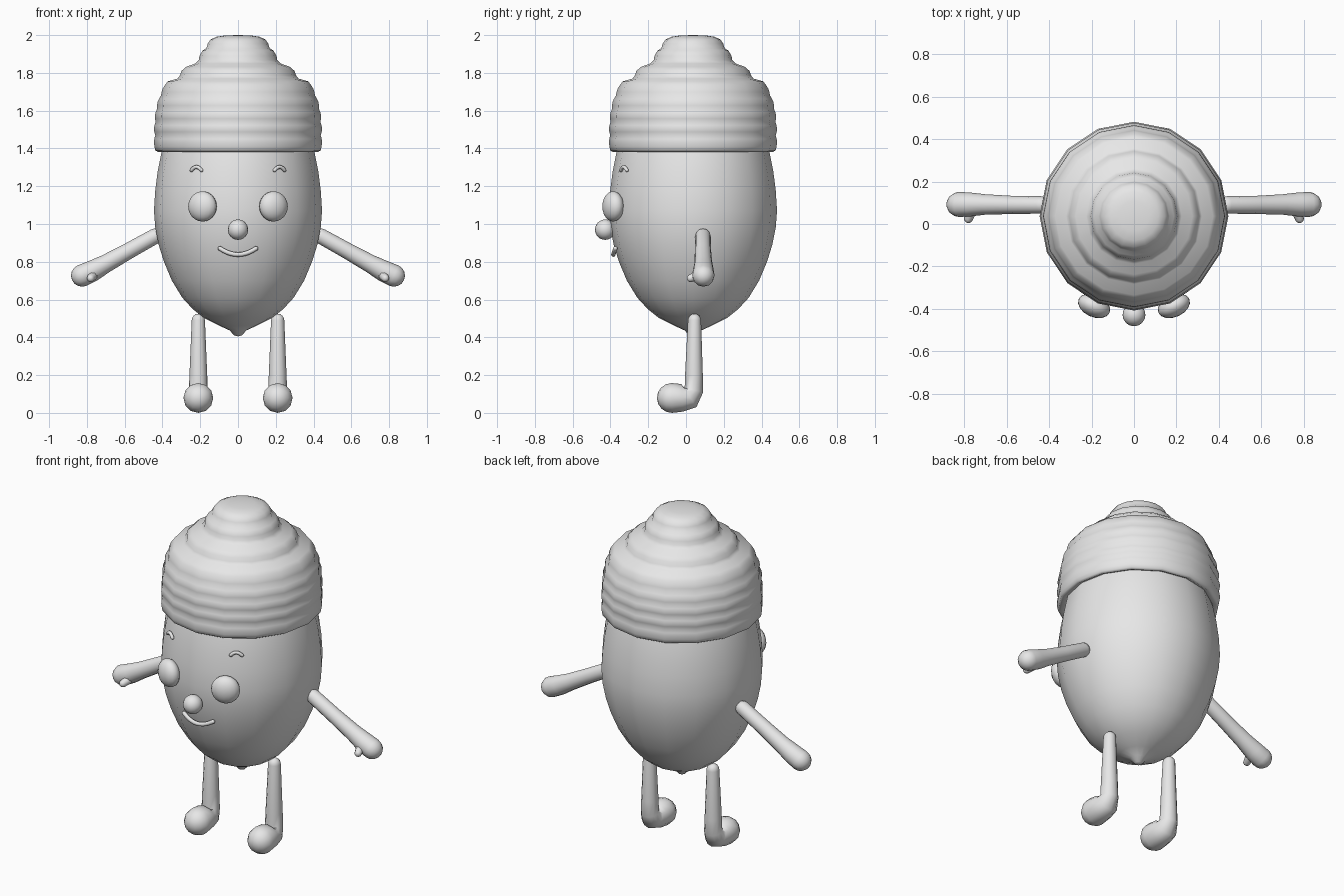
import bpy, bmesh, math
from mathutils import Vector, Matrix

if "Cube" in bpy.data.objects:
    bpy.data.objects.remove(bpy.data.objects["Cube"])

GRAY = (0.8, 0.8, 0.8, 1.0)
mat = bpy.data.materials.new("plain_gray")
mat.use_nodes = True
mat.diffuse_color = GRAY
mat.node_tree.nodes["Principled BSDF"].inputs["Base Color"].default_value = GRAY

CENTRE_Y = 0.037
parts = []


def finish(bm, name):
    bmesh.ops.remove_doubles(bm, verts=bm.verts, dist=0.0002)
    bmesh.ops.recalc_face_normals(bm, faces=bm.faces)
    mesh = bpy.data.meshes.new(name)
    bm.to_mesh(mesh)
    bm.free()
    mesh.materials.append(mat)
    obj = bpy.data.objects.new(name, mesh)
    bpy.context.collection.objects.link(obj)
    parts.append(obj)
    return obj


def skin(bm, rings):
    """Bridge equal rings of points with quads."""
    loops = [[bm.verts.new(p) for p in ring] for ring in rings]
    n = len(loops[0])
    for a, b in zip(loops, loops[1:]):
        for i in range(n):
            j = (i + 1) % n
            bm.faces.new((a[i], a[j], b[j], b[i]))


def lathe(name, profile, sides=16):
    """Turn (radius, height) points about the body axis."""
    bm = bmesh.new()
    turn = [2 * math.pi * i / sides for i in range(sides)]
    skin(bm, [[(r * math.sin(a), CENTRE_Y + r * math.cos(a), z) for a in turn]
              for r, z in profile])
    return finish(bm, name)


def tube(name, points, radii, side, sides=12):
    """Tapered limb with round ends; side is a vector across the path."""
    pts = [Vector(p) for p in points]
    last = len(pts) - 1
    stations = []
    for i, p in enumerate(pts):
        t = (pts[min(i + 1, last)] - pts[max(i - 1, 0)]).normalized()
        stations.append((p, t, radii[i]))
    steps = [math.radians(a) for a in (22, 45, 67, 90)]

    def round_end(station, sign):
        p, t, r = station
        return [(p + t * sign * r * math.sin(a), t, r * math.cos(a)) for a in steps]

    stations = round_end(stations[0], -1)[::-1] + stations + round_end(stations[-1], 1)
    rings = []
    for p, t, r in stations:
        v = t.cross(Vector(side)).normalized()
        u = v.cross(t)
        rings.append([p + r * (u * math.cos(a) + v * math.sin(a))
                      for a in (2 * math.pi * i / sides for i in range(sides))])
    bm = bmesh.new()
    skin(bm, rings)
    return finish(bm, name)


def ball(name, centre, size, turn=0.0):
    bm = bmesh.new()
    place = (Matrix.Translation(centre) @ Matrix.Rotation(turn, 4, 'Z')
             @ Matrix.Diagonal((*size, 1)))
    bmesh.ops.create_uvsphere(bm, u_segments=16, v_segments=12, radius=1, matrix=place)
    return finish(bm, name)


def front_y(x, radius):
    return CENTRE_Y - math.sqrt(radius ** 2 - x ** 2)


# Nut-shaped body with a small tip underneath
lathe("body", [(0, 0.405), (0.02, 0.41), (0.045, 0.437), (0.10, 0.462), (0.18, 0.502),
               (0.24, 0.55), (0.295, 0.61), (0.35, 0.70), (0.392, 0.80), (0.42, 0.89),
               (0.438, 0.98), (0.445, 1.07), (0.438, 1.18), (0.425, 1.28),
               (0.405, 1.38), (0.385, 1.45), (0, 1.50)])

# Ridged cap: wavy wall, then stepped tiers to the crown
wall = [(0.39, 1.40), (0.425, 1.382), (0.438, 1.39)]
ridges = [(0.436, 1.39), (0.438, 1.47), (0.436, 1.54), (0.428, 1.61), (0.408, 1.68), (0.372, 1.755)]
for (r0, z0), (r1, z1) in zip(ridges, ridges[1:]):
    for k in (0.25, 0.5, 0.75, 1.0):
        bulge = 0.008 * math.sin(math.pi * k)
        wall.append((r0 + (r1 - r0) * k + bulge, z0 + (z1 - z0) * k))
lathe("cap", wall + [(0.32, 1.77), (0.307, 1.787), (0.30, 1.81), (0.275, 1.832),
                     (0.225, 1.85), (0.208, 1.868), (0.204, 1.89), (0.188, 1.918),
                     (0.168, 1.93), (0.16, 1.955), (0.145, 1.977), (0.115, 1.991),
                     (0.07, 1.998), (0, 2.0)])

# Face centre
ball("nose", (0, -0.428, 0.97), (0.054, 0.054, 0.054))
smile = [0.095 * k / 5 for k in range(-5, 6)]
tube("mouth", [(x, front_y(x, 0.42) - 0.002, 0.838 + 3.6 * x * x) for x in smile],
     [0.012] * len(smile), (0, 1, 0), 8)

for s, label in ((1, "left"), (-1, "right")):
    # Eyes lie flattened against the curved body
    ball(label + "_eye", (s * 0.188, -0.386, 1.093), (0.08, 0.0525, 0.08), s * math.radians(24))
    brow = [0.026 * k / 3 for k in range(-3, 4)]
    tube(label + "_eyebrow",
         [(s * 0.22 + d, front_y(s * 0.22 + d, 0.428), 1.302 - 25 * d * d) for d in brow],
         [0.010] * len(brow), (0, 1, 0), 8)

    # Arm swelling into a hand, with a stub thumb at the front
    tube(label + "_arm",
         [(s * 0.44, 0.09, 0.935), (s * 0.58, 0.09, 0.857), (s * 0.70, 0.092, 0.79),
          (s * 0.77, 0.092, 0.752), (s * 0.825, 0.092, 0.727)],
         [0.041, 0.043, 0.048, 0.056, 0.059], (0, 1, 0))
    tube(label + "_thumb", [(s * 0.765, 0.07, 0.73), (s * 0.78, 0.025, 0.713)],
         [0.026, 0.021], (0, 0, 1), 8)

    # Leg bending forward into a rounded foot
    path = [(0.045, 0.49), (0.042, 0.20), (0.042, 0.12), (0.02, 0.085), (-0.02, 0.08), (-0.075, 0.079)]
    tube(label + "_leg", [(s * 0.21, y, z) for y, z in path],
         [0.035, 0.047, 0.050, 0.065, 0.073, 0.079], (1, 0, 0))

# Smooth shading, crisp only at the cap rim
bpy.ops.object.select_all(action='DESELECT')
for obj in parts:
    obj.select_set(True)
bpy.context.view_layer.objects.active = parts[0]
bpy.ops.object.shade_smooth_by_angle(angle=math.radians(60))
